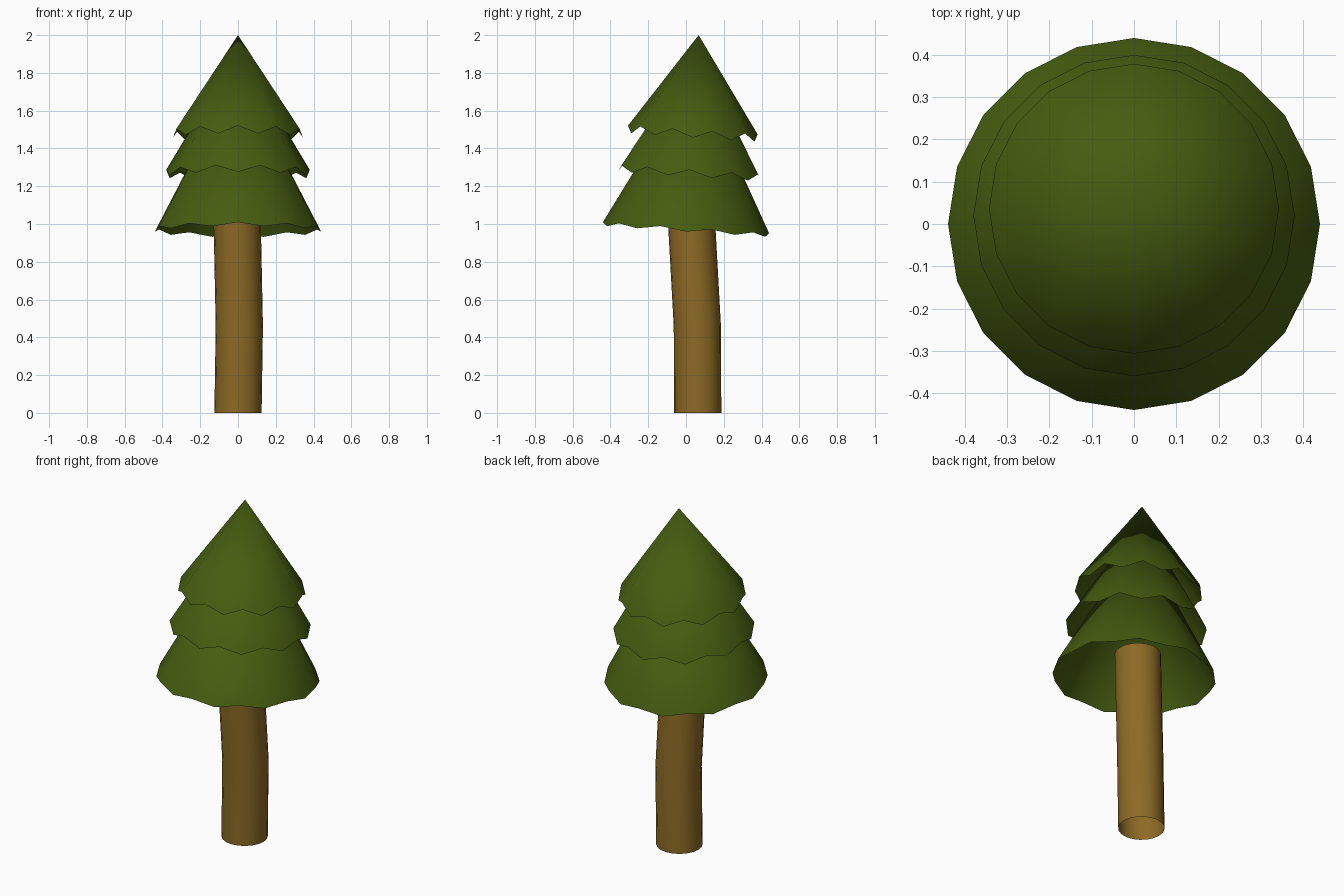
import bpy
import math

cube = bpy.data.objects.get("Cube")
if cube:
    bpy.data.objects.remove(cube, do_unlink=True)


def make_material(name, color):
    mat = bpy.data.materials.new(name)
    mat.use_nodes = True
    mat.diffuse_color = color
    mat.node_tree.nodes["Principled BSDF"].inputs["Base Color"].default_value = color
    return mat


def make_object(name, verts, faces, mat):
    mesh = bpy.data.meshes.new(name)
    mesh.from_pydata(verts, [], faces)
    mesh.materials.append(mat)
    obj = bpy.data.objects.new(name, mesh)
    bpy.context.collection.objects.link(obj)
    bpy.ops.object.select_all(action="DESELECT")
    obj.select_set(True)
    bpy.context.view_layer.objects.active = obj
    bpy.ops.object.shade_smooth_by_angle(angle=math.radians(40))
    return obj


SIDES = 20
LEAN = 0.067  # rims drop towards the back


def ring(radius, cx, cy):
    # Points of a circle, starting at the front
    for k in range(SIDES):
        a = math.tau * k / SIDES - math.pi / 2
        yield k, cx + radius * math.cos(a), cy + radius * math.sin(a)


def foliage_tier(name, radius, cy, z_even, z_odd, apex, mat):
    # Open cone with a zigzag, leaning rim
    verts = [(x, y, (z_odd if k % 2 else z_even) - LEAN * y)
             for k, x, y in ring(radius, 0, cy)]
    verts.append(apex)
    faces = [(k, (k + 1) % SIDES, SIDES) for k in range(SIDES)]
    return make_object(name, verts, faces, mat)


def bent_tube(name, radius, path, mat):
    # Open tube through level rings
    verts = [(x, y, cz) for cx, cy, cz in path for k, x, y in ring(radius, cx, cy)]
    faces = []
    for r in range(len(path) - 1):
        for k in range(SIDES):
            a, b = r * SIDES + k, r * SIDES + (k + 1) % SIDES
            faces.append((a, b, b + SIDES, a + SIDES))
    return make_object(name, verts, faces, mat)


green = make_material("needle green", (0.061, 0.107, 0.005, 1))
brown = make_material("bark brown", (0.27, 0.145, 0.018, 1))

# Trunk with a slight bend
bent_tube("trunk", 0.125,
          [(0, 0.062, 0), (0.007, 0.06, 0.46), (-0.004, 0.03, 1.0), (-0.006, 0.025, 1.1)],
          brown)

# Three stacked tiers of foliage
foliage_tier("lower_foliage", 0.44, 0.0, 0.98, 0.96, (0, 0.05, 1.81), green)
foliage_tier("middle_foliage", 0.38, 0.02, 1.252, 1.288, (0, 0.06, 1.92), green)
foliage_tier("upper_foliage", 0.343, 0.036, 1.50, 1.46, (0, 0.067, 2.0), green)
